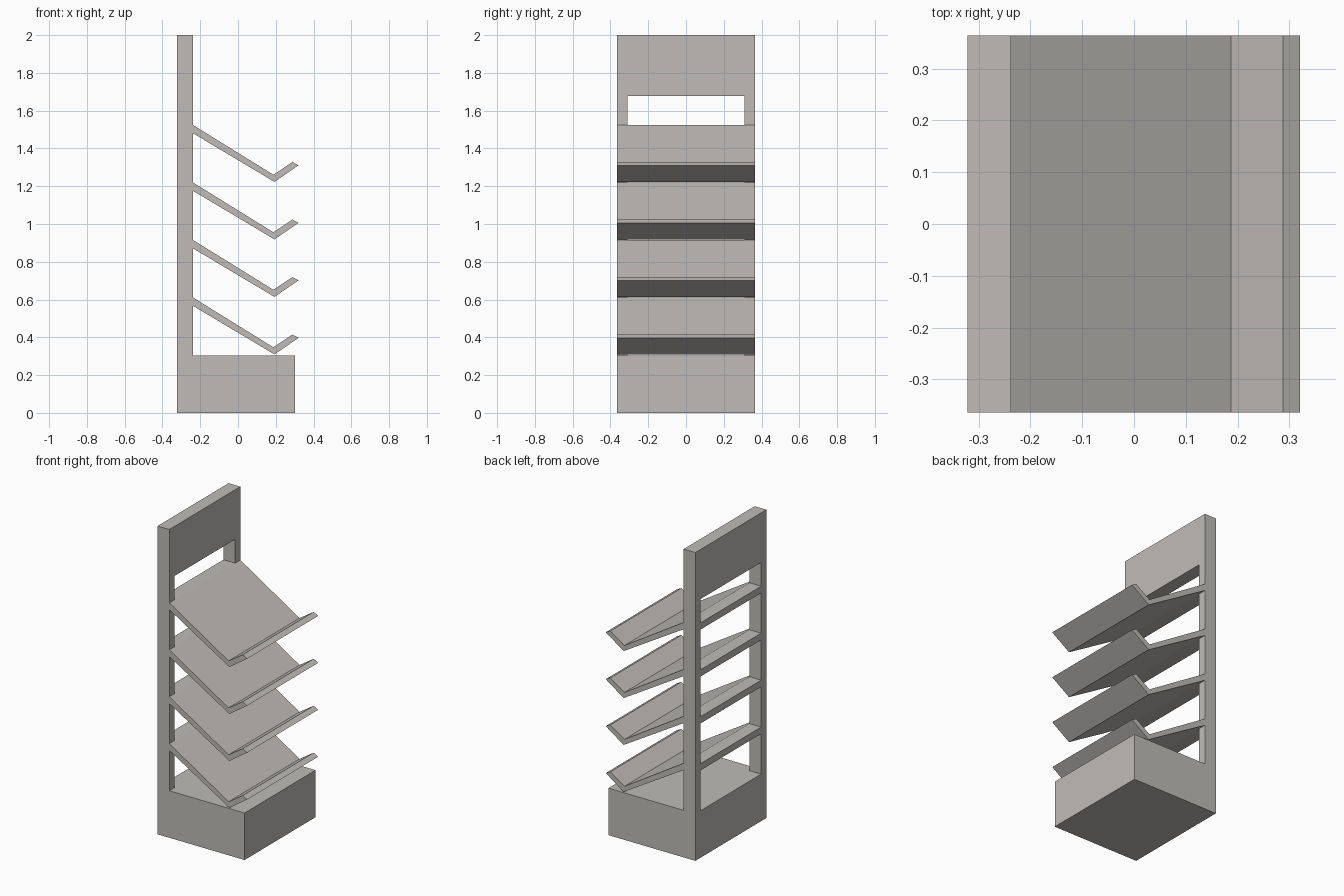
import bpy, bmesh

if "Cube" in bpy.data.objects:
    bpy.data.objects.remove(bpy.data.objects["Cube"])

# One warm grey for the whole stand
grey = bpy.data.materials.new("warm grey")
grey.diffuse_color = (0.52, 0.50, 0.475, 1.0)
grey.use_nodes = True
grey.node_tree.nodes["Principled BSDF"].inputs["Base Color"].default_value = grey.diffuse_color

HALF_W = 0.364      # half width along y
OPEN_W = 0.31       # half width of the opening in the back frame
BACK, FACE, BASE_X = -0.322, -0.238, 0.302
BASE_Z, OPEN_TOP, TOP = 0.305, 1.678, 2.0
STEP = 0.3045
SHELVES = [1.48 - STEP * i for i in (3, 2, 1, 0)]   # underside at the frame
BAR = 0.044


def finish(name, bm):
    bmesh.ops.remove_doubles(bm, verts=bm.verts, dist=1e-5)
    bmesh.ops.recalc_face_normals(bm, faces=bm.faces)
    bmesh.ops.dissolve_limit(bm, angle_limit=0.01, verts=bm.verts, edges=bm.edges)
    me = bpy.data.meshes.new(name)
    bm.to_mesh(me)
    bm.free()
    me.materials.append(grey)
    ob = bpy.data.objects.new(name, me)
    bpy.context.collection.objects.link(ob)
    return ob


def cell_solid(name, cuts, filled):
    """Outer skin of the filled cells of a grid, without inner walls."""
    bm = bmesh.new()
    size = [len(c) - 1 for c in cuts]

    def solid(c):
        return all(0 <= c[a] < size[a] for a in range(3)) and filled(
            *[(cuts[a][c[a]] + cuts[a][c[a] + 1]) / 2 for a in range(3)])

    for i in range(size[0]):
        for j in range(size[1]):
            for k in range(size[2]):
                cell = (i, j, k)
                if not solid(cell):
                    continue
                for a in range(3):
                    for side in (0, 1):
                        near = list(cell)
                        near[a] += 2 * side - 1
                        if solid(near):
                            continue
                        b, c = (a + 1) % 3, (a + 2) % 3
                        ring = []
                        for db, dc in ((0, 0), (1, 0), (1, 1), (0, 1)):
                            p = [0, 0, 0]
                            p[a] = cuts[a][cell[a] + side]
                            p[b] = cuts[b][cell[b] + db]
                            p[c] = cuts[c][cell[c] + dc]
                            ring.append(bm.verts.new(p))
                        bm.faces.new(ring)
    return finish(name, bm)


# Base block, uprights, header and cross bars in one piece
def frame_filled(x, y, z):
    if z < BASE_Z:
        return True
    if x > FACE:
        return False
    return abs(y) > OPEN_W or z > OPEN_TOP or any(s < z < s + BAR for s in SHELVES)


z_cuts = sorted([0, BASE_Z, OPEN_TOP, TOP] + SHELVES + [s + BAR for s in SHELVES])
cell_solid("base_and_back_frame",
           ((BACK, FACE, BASE_X), (-HALF_W, -OPEN_W, OPEN_W, HALF_W), z_cuts),
           frame_filled)

# Sloping shelves with an upturned front lip: x and height above the underside
profile = [(FACE, 0), (0.193, -0.257), (0.321, -0.169),
           (0.288, -0.152), (0.187, -0.219), (FACE, BAR)]
# order: underside, elbow, lip tip, lip top, inner elbow, top edge
for n, z0 in enumerate(SHELVES, 1):
    bm = bmesh.new()
    f = bm.faces.new([bm.verts.new((x, -HALF_W, z0 + dz)) for x, dz in profile])
    ext = bmesh.ops.extrude_face_region(bm, geom=[f], use_keep_orig=True)
    moved = [v for v in ext["geom"] if isinstance(v, bmesh.types.BMVert)]
    bmesh.ops.translate(bm, verts=moved, vec=(0, 2 * HALF_W, 0))
    finish(f"shelf_{n}", bm)
